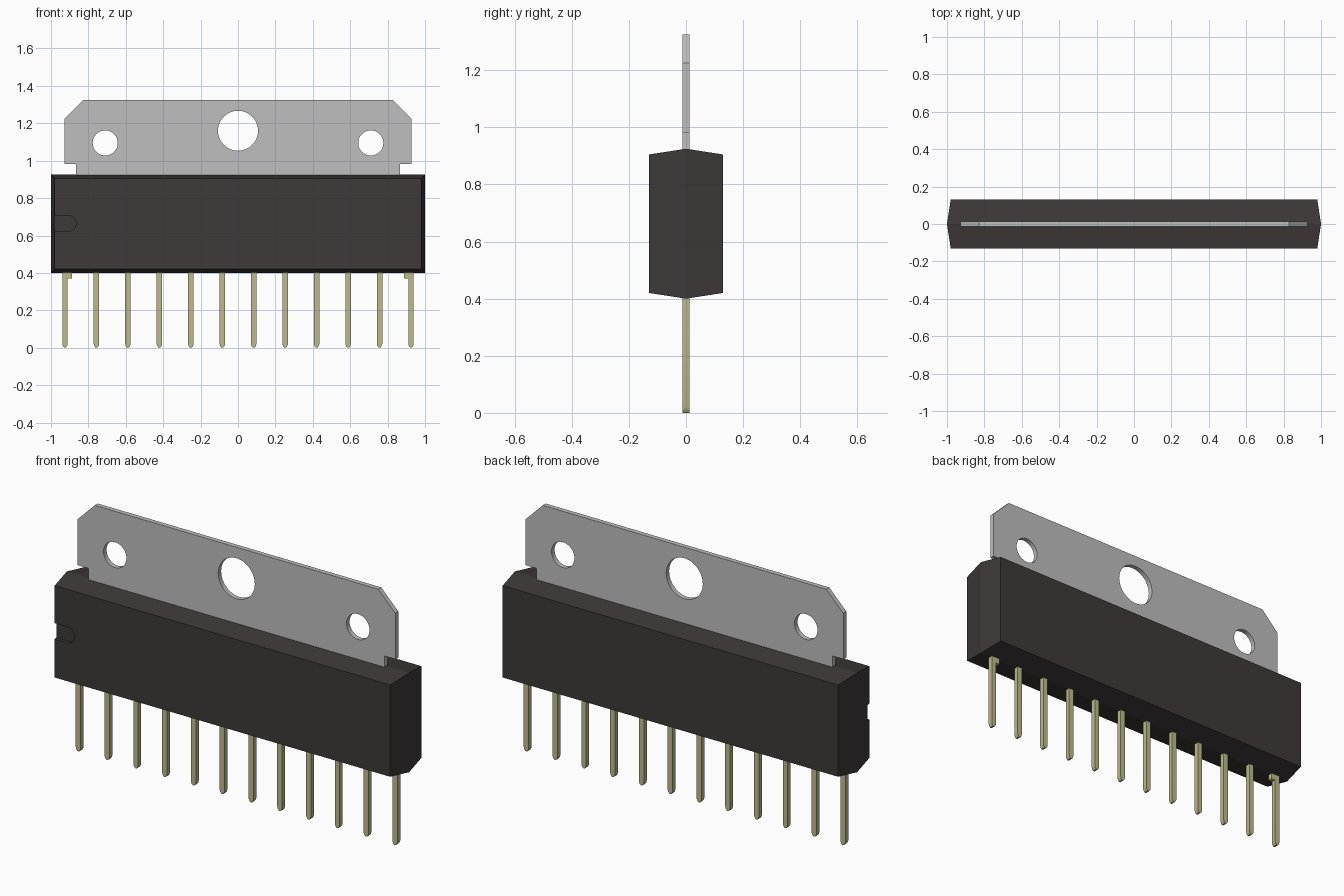
import bpy, bmesh, math
from mathutils import Matrix

if "Cube" in bpy.data.objects:
    bpy.data.objects.remove(bpy.data.objects["Cube"])


def material(name, rgb):
    m = bpy.data.materials.new(name)
    m.diffuse_color = (*rgb, 1)
    m.use_nodes = True
    m.node_tree.nodes["Principled BSDF"].inputs["Base Color"].default_value = m.diffuse_color
    return m


BLACK = material("dark plastic", (0.048, 0.041, 0.040))
GREY = material("grey metal", (0.52, 0.52, 0.52))
BRASS = material("pale brass", (0.515, 0.50, 0.26))


def arc(cx, cz, r, start=0, end=360, n=48):
    full = end - start == 360
    steps = n if full else n + 1
    return [(cx + r * math.cos(math.radians(start + (end - start) * i / n)),
             cz + r * math.sin(math.radians(start + (end - start) * i / n))) for i in range(steps)]


def plate(name, outlines, half, mat, y=0):
    """Extrude x/z outlines (inner ones become holes) along y."""
    cu = bpy.data.curves.new(name, 'CURVE')
    cu.dimensions = '2D'
    cu.fill_mode = 'BOTH'
    cu.extrude = half
    for pts in outlines:
        s = cu.splines.new('POLY')
        s.points.add(len(pts) - 1)
        for p, (x, z) in zip(s.points, pts):
            p.co = (x, z, 0, 1)
        s.use_cyclic_u = True
    tmp = bpy.data.objects.new("tmp", cu)
    bpy.context.collection.objects.link(tmp)
    dg = bpy.context.evaluated_depsgraph_get()
    me = bpy.data.meshes.new_from_object(tmp.evaluated_get(dg))
    bpy.data.objects.remove(tmp)
    me.transform(Matrix.Translation((0, y, 0)) @ Matrix.Rotation(math.pi / 2, 4, 'X'))
    bm = bmesh.new()
    bm.from_mesh(me)
    bmesh.ops.remove_doubles(bm, verts=bm.verts, dist=1e-5)
    bmesh.ops.recalc_face_normals(bm, faces=bm.faces)
    bm.to_mesh(me)
    bm.free()
    me.name = name
    me.materials.clear()
    me.materials.append(mat)
    me.shade_smooth()
    me.set_sharp_from_angle(angle=math.radians(30))
    ob = bpy.data.objects.new(name, me)
    bpy.context.collection.objects.link(ob)
    return ob


# Plastic body: three rectangles, widest at the parting line
bm = bmesh.new()
rings = []
for y, hx, z0, z1 in ((-0.13, 0.98, 0.42, 0.905), (0, 1.0, 0.40, 0.925), (0.13, 0.98, 0.42, 0.905)):
    rings.append([bm.verts.new((x, y, z)) for x, z in ((-hx, z0), (hx, z0), (hx, z1), (-hx, z1))])
for a, b in zip(rings, rings[1:]):
    for i in range(4):
        j = (i + 1) % 4
        bm.faces.new((a[i], a[j], b[j], b[i]))
bm.faces.new(rings[0])
bm.faces.new(rings[-1])
bmesh.ops.recalc_face_normals(bm, faces=bm.faces)
me = bpy.data.meshes.new("body")
bm.to_mesh(me)
bm.free()
me.materials.append(BLACK)
body = bpy.data.objects.new("body", me)
bpy.context.collection.objects.link(body)

# Shallow round-ended orientation notch at the front left
slot = [(-1.1, 0.623)] + arc(-0.907, 0.665, 0.042, -90, 90, 24) + [(-1.1, 0.707)]
cutter = plate("notch_cutter", [slot], 0.045, BLACK, y=-0.158)
cutter.hide_render = True
cutter.hide_viewport = True
cutter.display_type = 'WIRE'
mod = body.modifiers.new("notch", 'BOOLEAN')
mod.operation = 'DIFFERENCE'
mod.solver = 'EXACT'
mod.object = cutter

# Heat sink tab with clipped corners and three mounting holes
half = [(0.865, 0.91), (0.865, 0.982), (0.928, 0.982), (0.928, 1.225), (0.828, 1.325)]
outline = half + [(-x, z) for x, z in reversed(half)]
plate("heat_sink_tab", [outline, arc(0, 1.16, 0.107), arc(-0.71, 1.095, 0.067),
                        arc(0.71, 1.095, 0.067)], 0.0125, GREY)

# Twelve pins with rounded tips; the outer two have an inward shoulder
W = 0.0145
tip = [(-W, 0.02), (-W * 0.75, 0.008), (-W * 0.3, 0), (W * 0.3, 0), (W * 0.75, 0.008), (W, 0.02)]
for i in range(12):
    x = -0.925 + i * 1.85 / 11
    side = 1 if i == 0 else -1
    if i in (0, 11):
        prof = tip + [(W, 0.37), (0.037, 0.37), (0.037, 0.415), (-W, 0.415)]
    else:
        prof = tip + [(W, 0.415), (-W, 0.415)]
    plate(f"pin_{i + 1}", [[(x + side * px, pz) for px, pz in prof]], 0.0125, BRASS)
